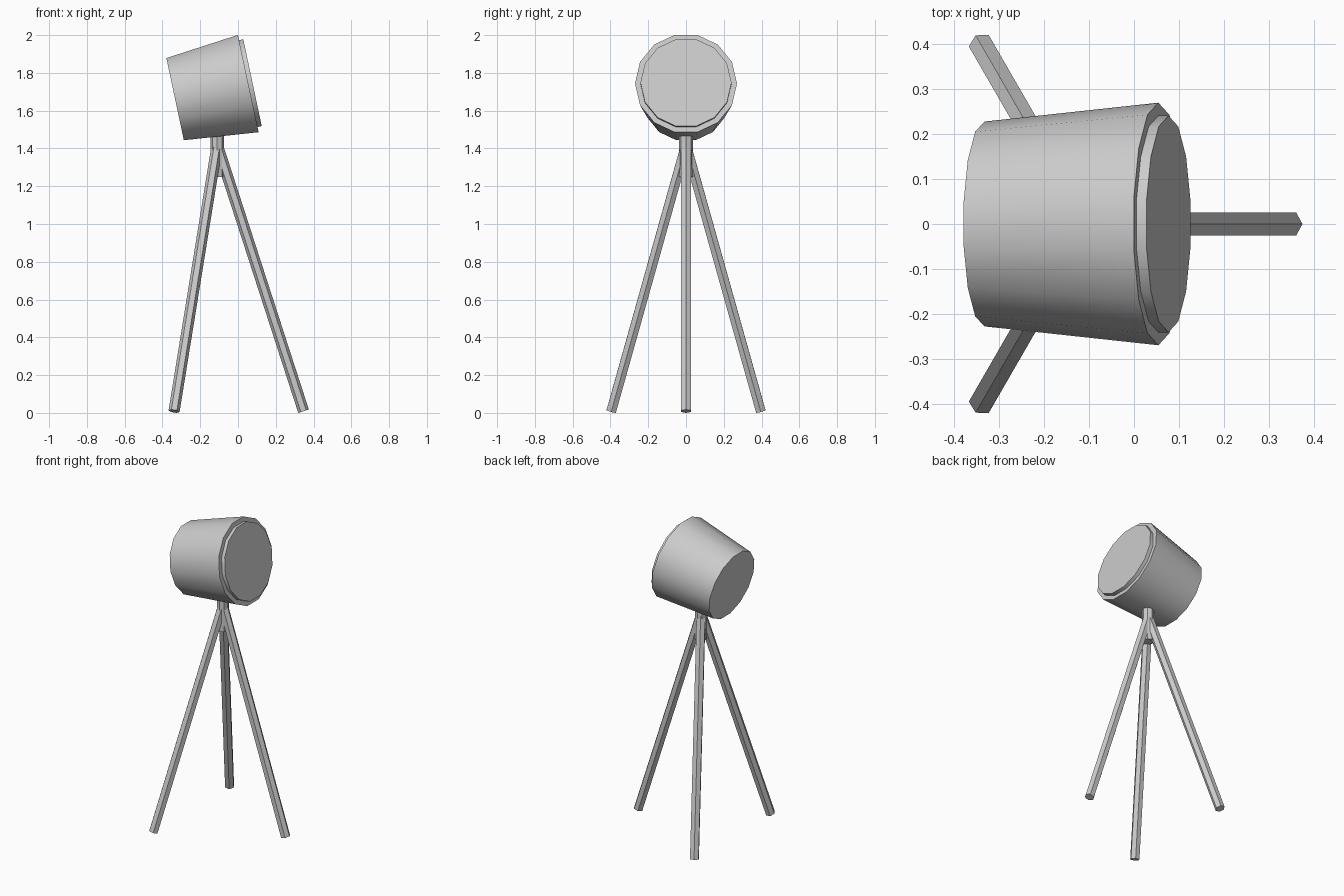
import bpy, math
from mathutils import Vector, Matrix

if "Cube" in bpy.data.objects:
    bpy.data.objects.remove(bpy.data.objects["Cube"])


def tube(name, p0, p1, r0, r1, sides, ref):
    """Tapered cylinder from p0 to p1 with one corner turned towards ref."""
    p0, p1 = Vector(p0), Vector(p1)
    z = (p1 - p0).normalized()
    x = Vector(ref).cross(z).normalized()
    y = z.cross(x)
    bpy.ops.mesh.primitive_cone_add(vertices=sides, radius1=r0, radius2=r1,
                                    depth=(p1 - p0).length)
    ob = bpy.context.object
    ob.name = name
    rot = Matrix((x, y, z)).transposed().to_4x4()
    ob.data.transform(Matrix.Translation((p0 + p1) / 2) @ rot)
    bpy.ops.object.shade_smooth_by_angle(angle=math.radians(32))
    return ob


# Lamp head, tilted up by 12 degrees and opening towards +x
tilt = math.radians(12)
axis = Vector((math.cos(tilt), 0, math.sin(tilt)))
back = Vector((-0.333, 0, 1.661))
front = back + axis * 0.396
tube("lamp_shade", back, front, 0.228, 0.27, 14, (0, 1, 0))

# Lens disc standing slightly proud of the shade
tube("lens", front - axis * 0.01, front + axis * 0.023, 0.241, 0.241, 14, (0, 1, 0))

# Centre post between the legs and the head
hub_x = -0.11
tube("centre_post", (hub_x, 0, 1.25), (hub_x, 0, 1.50), 0.036, 0.036, 8, (0, 1, 0))

# Three hexagonal tripod legs
for i in range(3):
    a = math.radians(120 * i)
    out = Vector((math.cos(a), math.sin(a), 0))
    foot = Vector((hub_x, 0, 0.009)) + out * 0.457
    tube(f"tripod_leg_{i + 1}", foot, (hub_x, 0, 1.42), 0.0295, 0.0295, 6, out)
